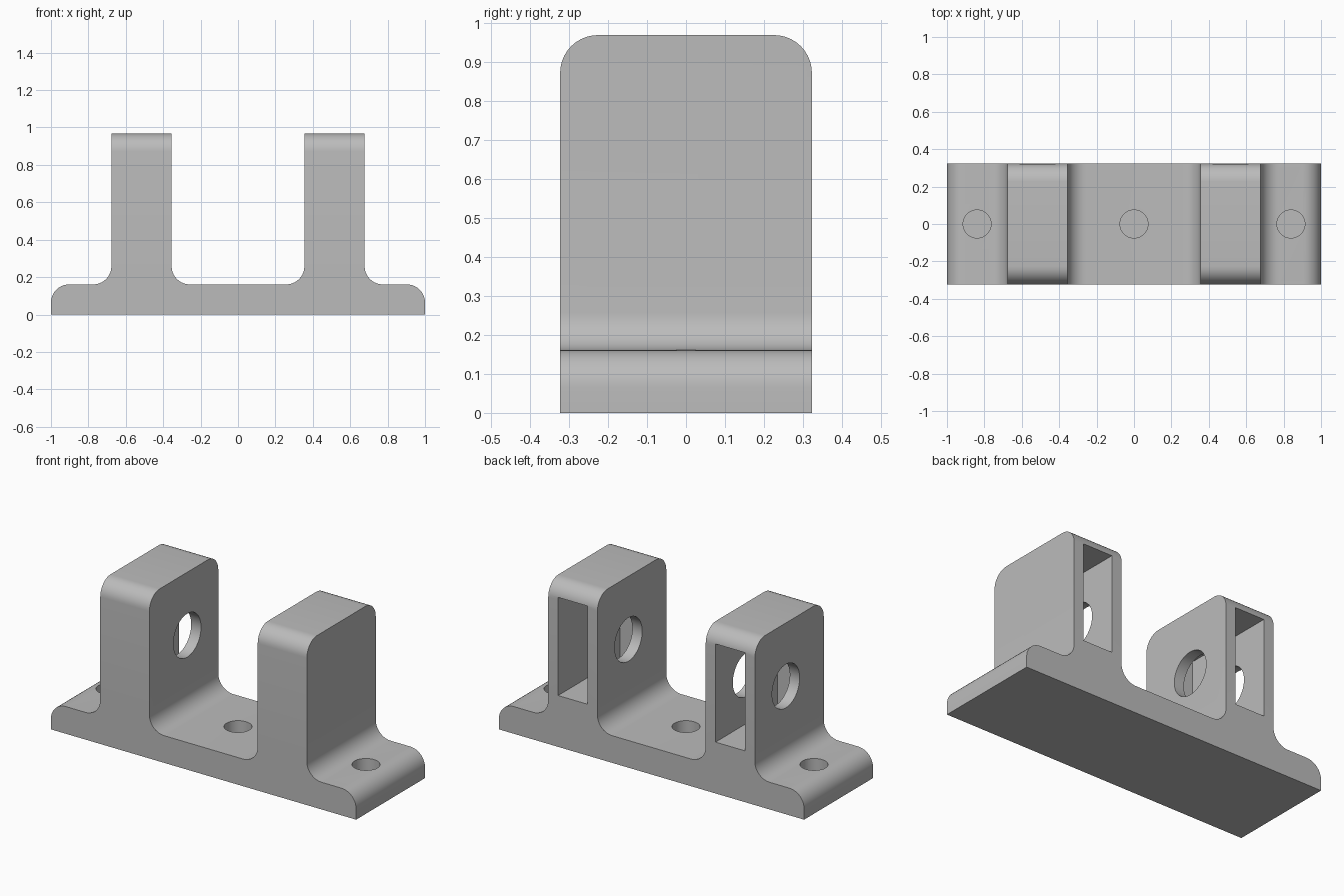
import bpy, bmesh
from math import pi
from mathutils import Matrix, Vector

if "Cube" in bpy.data.objects:
    bpy.data.objects.remove(bpy.data.objects["Cube"])

# Main dimensions
HALF_Y, BASE_TOP, TOP = 0.3226, 0.161, 0.968
INNER, OUTER = 0.355, 0.677
MID = (INNER + OUTER) / 2
ROUND = 0.097
SLOT_LOW, SLOT_HIGH, SLOT_FRONT = 0.304, 0.885, -0.258
HOLE_Y, HOLE_Z = 0.032, 0.594

grey = bpy.data.materials.new("plain grey")
grey.use_nodes = True
grey.diffuse_color = (0.5, 0.5, 0.5, 1)
grey.node_tree.nodes["Principled BSDF"].inputs["Base Color"].default_value = grey.diffuse_color


def make_object(name, bm):
    bmesh.ops.recalc_face_normals(bm, faces=bm.faces)
    mesh = bpy.data.meshes.new(name)
    bm.to_mesh(mesh)
    bm.free()
    mesh.materials.append(grey)
    obj = bpy.data.objects.new(name, mesh)
    bpy.context.collection.objects.link(obj)
    return obj


def box_cutter(name, low, high):
    bm = bmesh.new()
    low, high = Vector(low), Vector(high)
    bmesh.ops.create_cube(bm, size=1, matrix=Matrix.Translation((low + high) / 2)
                          @ Matrix.Diagonal((high - low).to_4d()))
    return make_object(name, bm)


def round_cutter(name, centre, radius, length, axis):
    bm = bmesh.new()
    turn = Matrix.Rotation(pi / 2, 4, "Y") if axis == "X" else Matrix.Identity(4)
    bmesh.ops.create_cone(bm, cap_ends=True, segments=48, radius1=radius, radius2=radius,
                          depth=length, matrix=Matrix.Translation(centre) @ turn)
    return make_object(name, bm)


# Bracket body: mirrored outline extruded front to back
half = [(1, 0), (1, BASE_TOP), (OUTER, BASE_TOP), (OUTER, TOP), (INNER, TOP), (INNER, BASE_TOP)]
outline = half + [(-x, z) for x, z in reversed(half)]
bm = bmesh.new()
face = bm.faces.new([bm.verts.new((x, -HALF_Y, z)) for x, z in outline])
extruded = bmesh.ops.extrude_face_region(bm, geom=[face])["geom"]
bmesh.ops.translate(bm, vec=(0, 2 * HALF_Y, 0),
                    verts=[v for v in extruded if isinstance(v, bmesh.types.BMVert)])
bmesh.ops.recalc_face_normals(bm, faces=bm.faces)


# Round the base ends, the upright roots and the front and back of the upright tops
def is_rounded(edge):
    a, b = (v.co for v in edge.verts)
    along_y = abs(a.y - b.y) > 0.1
    at_base = max(abs(a.z - BASE_TOP), abs(b.z - BASE_TOP)) < 0.001
    at_top = min(a.z, b.z) > TOP - 0.001
    return (along_y and at_base) or (not along_y and at_top)


bmesh.ops.bevel(bm, geom=[e for e in bm.edges if is_rounded(e)], offset=ROUND,
                offset_type="OFFSET", segments=10, profile=0.5, affect="EDGES")
bracket = make_object("double_upright_bracket", bm)

# Slots open at the back of each upright
wall = 0.0645
cutters = [box_cutter("slot_cutter", (s * MID - (MID - INNER - wall), SLOT_FRONT, SLOT_LOW),
                      (s * MID + (MID - INNER - wall), HALF_Y + 0.1, SLOT_HIGH)) for s in (-1, 1)]

# Side holes: both walls of the right upright, inner wall of the left one
cutters.append(round_cutter("through_hole_cutter", (-MID, HOLE_Y, HOLE_Z), 0.129, 0.5, "X"))
cutters.append(round_cutter("inner_hole_cutter", (INNER, HOLE_Y, HOLE_Z), 0.129, 0.3, "X"))

# Blind screw holes in the base
depth = 0.13
for x in (-0.839, 0, 0.839):
    cutters.append(round_cutter("screw_hole_cutter", (x, 0, BASE_TOP), 0.075, 2 * depth, "Z"))

bpy.ops.object.select_all(action="DESELECT")
bpy.context.view_layer.objects.active = bracket
bracket.select_set(True)
for cutter in cutters:
    cutter.hide_render = True
    mod = bracket.modifiers.new("cut", "BOOLEAN")
    mod.operation, mod.solver, mod.object = "DIFFERENCE", "EXACT", cutter
    bpy.ops.object.modifier_apply(modifier=mod.name)
    bpy.data.objects.remove(cutter)

bpy.ops.object.shade_smooth_by_angle(angle=pi / 6)
